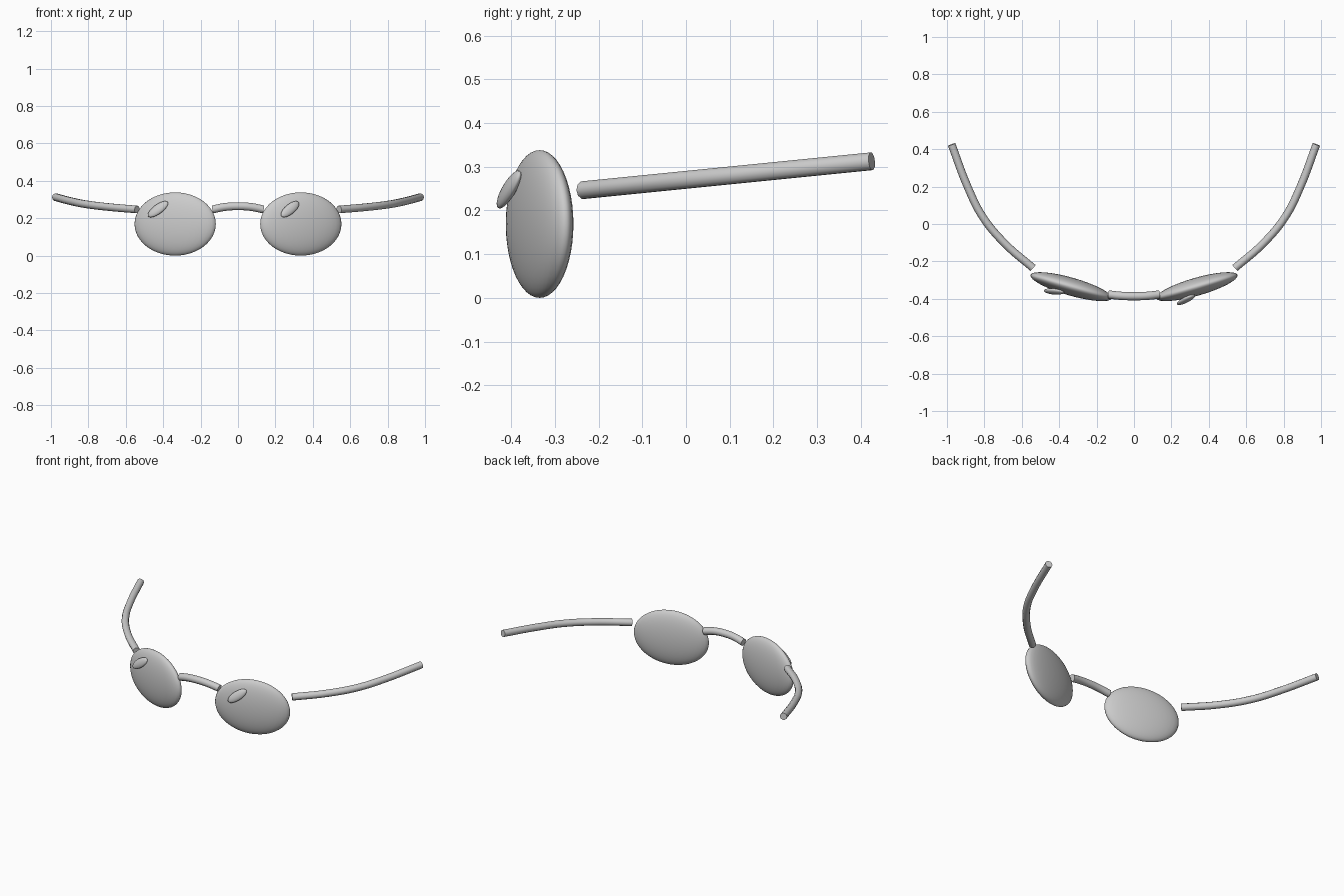
import bpy
from math import radians
from mathutils import Matrix, Vector

if "Cube" in bpy.data.objects:
    bpy.data.objects.remove(bpy.data.objects["Cube"])

grey = bpy.data.materials.new("light grey")
grey.use_nodes = True
colour = (0.6, 0.6, 0.6, 1)
grey.diffuse_color = colour
grey.node_tree.nodes["Principled BSDF"].inputs["Base Color"].default_value = colour


def ellipsoid(name, centre, radii, rotation, segments, rings):
    bpy.ops.mesh.primitive_uv_sphere_add(segments=segments, ring_count=rings)
    obj = bpy.context.object
    obj.name = name
    obj.data.transform(Matrix.Diagonal((*radii, 1)))
    obj.data.transform(rotation)
    obj.location = centre
    obj.data.materials.append(grey)
    bpy.ops.object.shade_smooth()
    return obj


def tube(name, points, radius):
    curve = bpy.data.curves.new(name, "CURVE")
    curve.dimensions = "3D"
    curve.bevel_depth = radius
    curve.bevel_resolution = 3
    curve.resolution_u = 6
    curve.use_fill_caps = True
    spline = curve.splines.new("BEZIER")
    spline.bezier_points.add(len(points) - 1)
    for knot, point in zip(spline.bezier_points, points):
        knot.co = point
        knot.handle_left_type = knot.handle_right_type = "AUTO"
    obj = bpy.data.objects.new(name, curve)
    bpy.context.collection.objects.link(obj)
    curve.materials.append(grey)
    bpy.ops.object.select_all(action="DESELECT")
    obj.select_set(True)
    bpy.context.view_layer.objects.active = obj
    bpy.ops.object.convert(target="MESH")
    bpy.ops.object.shade_smooth_by_angle(angle=radians(50))


def turn(degrees, axis):
    return Matrix.Rotation(radians(degrees), 4, axis)


for side, label in ((1, "left"), (-1, "right")):
    # Lens: a flat ellipsoid swept back at its outer end
    sweep = turn(16 * side, "Z")
    ellipsoid(label + "_lens", (0.336 * side, -0.335, 0.169),
              (0.226, 0.048, 0.169), sweep, 32, 24)

    # Raised glint: both slant the same way across the lens
    centre = (0.278, -0.405, 0.248) if side > 0 else (-0.428, -0.361, 0.248)
    ellipsoid(label + "_glint", centre, (0.065, 0.014, 0.027),
              sweep @ turn(-17, "X") @ turn(-38, "Y"), 24, 12)

    # Temple arm: bowed outward and rising to the back
    path = [(0.54, -0.235), (0.69, -0.105), (0.81, 0.04), (0.89, 0.2), (0.975, 0.425)]
    tube(label + "_arm",
         [Vector((x * side, y, 0.27 + 0.1 * y)) for x, y in path], 0.021)

# Bridge between the lenses
tube("bridge", [(-0.135, -0.377, 0.247), (-0.07, -0.384, 0.26), (0, -0.386, 0.264),
                (0.07, -0.384, 0.26), (0.135, -0.377, 0.247)], 0.022)
